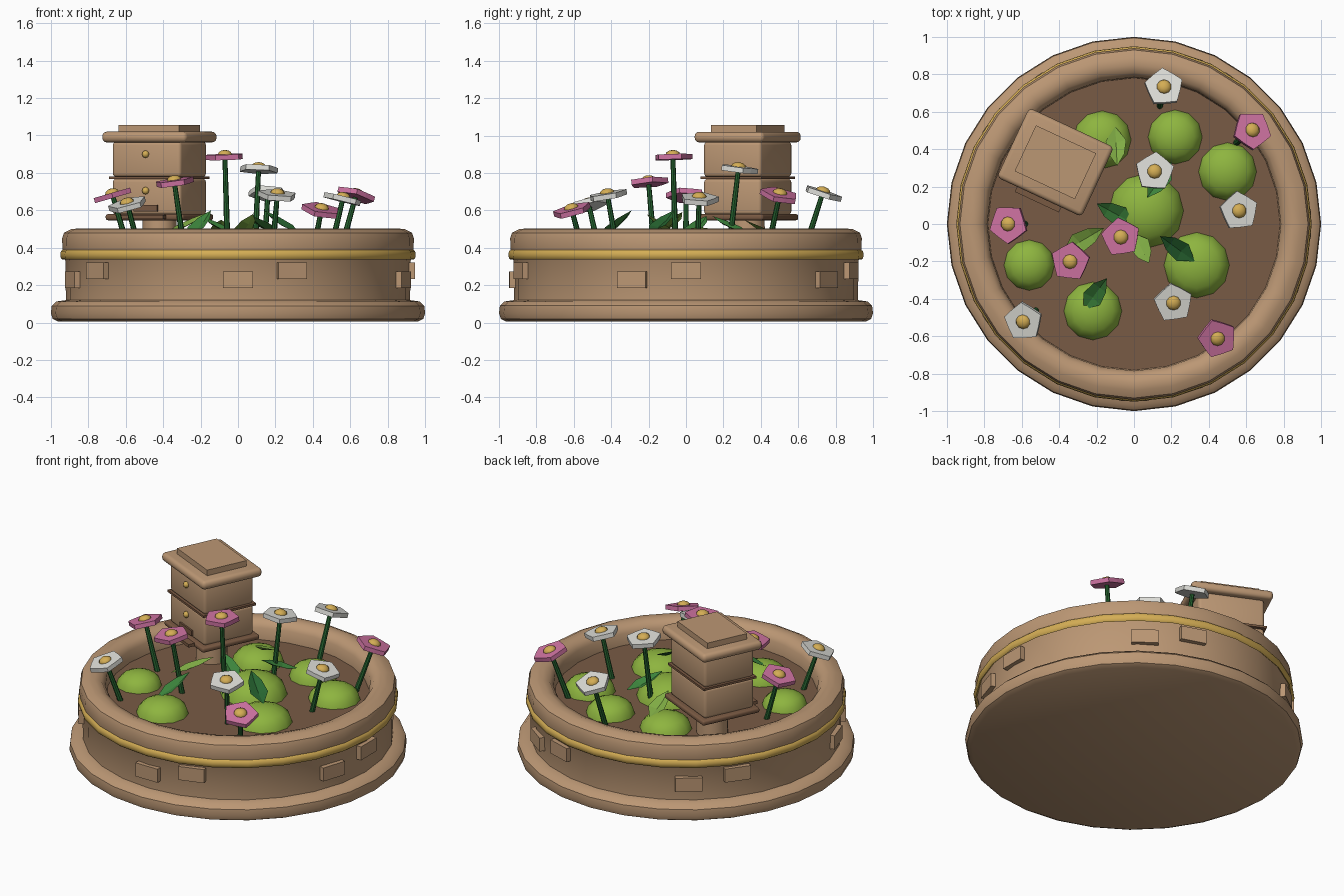
import bpy, bmesh, math
from math import sin, cos, pi, radians, hypot
from mathutils import Vector, Matrix

cube = bpy.data.objects.get("Cube")
if cube:
    bpy.data.objects.remove(cube, do_unlink=True)


def material(name, r, g, b):
    m = bpy.data.materials.new(name)
    m.use_nodes = True
    m.diffuse_color = (r, g, b, 1)
    m.node_tree.nodes["Principled BSDF"].inputs["Base Color"].default_value = (r, g, b, 1)
    return m


TAN = material("tan clay", .50, .31, .175)
BROWN = material("dark brown wood", .19, .10, .055)
SOIL = material("soil", .19, .105, .06)
GOLD = material("gold", .66, .42, .09)
BUSH = material("bush green", .27, .46, .05)
LIGHT = material("light leaf green", .22, .42, .06)
LEAF = material("leaf green", .045, .23, .045)
STEM = material("stem green", .02, .13, .03)
PINK = material("pink petal", .62, .17, .36)
WHITE = material("white petal", .72, .72, .68)


def finish(name, bm, mat, angle=None, matrix=None):
    """Turn a bmesh into a named object, optionally smooth shaded."""
    bmesh.ops.recalc_face_normals(bm, faces=bm.faces)
    mesh = bpy.data.meshes.new(name)
    bm.to_mesh(mesh)
    bm.free()
    mesh.materials.append(mat)
    ob = bpy.data.objects.new(name, mesh)
    bpy.context.collection.objects.link(ob)
    if matrix:
        ob.matrix_world = matrix
    if angle:
        bpy.ops.object.select_all(action='DESELECT')
        ob.select_set(True)
        bpy.context.view_layer.objects.active = ob
        bpy.ops.object.shade_smooth_by_angle(angle=radians(angle))
    return ob


def lathe(name, profile, mat, n=28, closed=False):
    bm = bmesh.new()
    vs = [bm.verts.new((r, 0, z)) for r, z in profile]
    pairs = list(zip(vs, vs[1:])) + ([(vs[-1], vs[0])] if closed else [])
    geom = vs + [bm.edges.new(p) for p in pairs]
    bmesh.ops.spin(bm, geom=geom, axis=(0, 0, 1), cent=(0, 0, 0), angle=2 * pi, steps=n)
    bmesh.ops.remove_doubles(bm, verts=bm.verts, dist=1e-4)
    return finish(name, bm, mat, 40)


def box(name, size, mat, matrix, bevel=0.0):
    bm = bmesh.new()
    bmesh.ops.create_cube(bm, size=1)
    bmesh.ops.scale(bm, vec=size, verts=bm.verts)
    if bevel:
        bmesh.ops.bevel(bm, geom=bm.edges[:], offset=bevel, segments=3, profile=.5,
                        affect='EDGES')
    return finish(name, bm, mat, 35 if bevel else None, matrix)


def ball(name, r, height, mat, matrix, u=10, v=6, angle=None):
    bm = bmesh.new()
    bmesh.ops.create_uvsphere(bm, u_segments=u, v_segments=v, radius=r)
    bmesh.ops.scale(bm, vec=(1, 1, height / r), verts=bm.verts)
    return finish(name, bm, mat, angle, matrix)


def cone(name, r1, r2, depth, mat, matrix, n=8):
    bm = bmesh.new()
    bmesh.ops.create_cone(bm, cap_ends=True, segments=n, radius1=r1, radius2=r2, depth=depth)
    return finish(name, bm, mat, 40, matrix)


# Planter: foot, wall and rounded rim in one turned profile
lathe("planter", [(0, .005), (.96, .005), (.99, .02), (1, .05), (.995, .09), (.97, .113),
                  (.92, .12), (.922, .33), (.937, .36), (.94, .45), (.93, .48), (.89, .5),
                  (.85, .503), (.81, .49), (.785, .455), (.78, .37)], TAN)
lathe("soil_bed", [(0, .38), (.785, .38)], SOIL)
lathe("gold_band", [(.938 + .012 * cos(a), .362 + .026 * sin(a))
                    for a in [i * pi / 4 for i in range(8)]], GOLD, closed=True)

# Two staggered rows of five bricks around the wall
for start, z in ((0, .277), (-18, .23)):
    for i in range(5):
        m = Matrix.Rotation(radians(start + 72 * i), 4, 'Z') @ Matrix.Translation((.91, 0, z))
        box("brick", (.07, .16, .088), TAN, m)

# Bee house, turned on its post
house = Matrix.Translation((-.42, .33, 0)) @ Matrix.Rotation(radians(-25), 4, 'Z')
for name, w, d, z0, z1, mat, bevel in (
        ("house_floor", .46, .39, .547, .58, BROWN, .012),
        ("lower_box", .405, .34, .575, .77, TAN, .02),
        ("box_divider", .425, .36, .768, .782, BROWN, 0),
        ("upper_box", .405, .34, .778, .968, TAN, .02),
        ("roof", .50, .41, .963, 1.02, TAN, .024),
        ("roof_plate", .355, .27, 1.01, 1.057, TAN, 0)):
    box(name, (w, d, z1 - z0), mat, house @ Matrix.Translation((0, 0, (z0 + z1) / 2)), bevel)
cone("house_post", .095, .09, .18, TAN, house @ Matrix.Translation((0, 0, .465)), 16)
box("entrance_slot", (.14, .02, .035), BROWN, house @ Matrix.Translation((0, -.17, .61)))
box("landing_board", (.26, .06, .02), BROWN, house @ Matrix.Translation((0, -.205, .565)))
for z in (.705, .9):
    ball("house_knob", .02, .02, GOLD, house @ Matrix.Translation((0, -.175, z)), 8, 6, 60)

# Rounded bushes
for x, y, r, h in ((-.17, .45, .155, .1), (.22, .465, .145, .1), (.5, .28, .155, .1),
                   (.065, .07, .2, .13), (-.56, -.22, .135, .09), (.335, -.22, .175, .105),
                   (-.22, -.465, .155, .1)):
    ball("bush", r, h, BUSH, Matrix.Translation((x, y, .38)), 12, 8, 30)


# Flowers lean outward the further they are from the middle
def flower(x, y, z, mat, turn):
    r = hypot(x, y)
    up = Vector((0, 0, 1))
    tilt = Matrix.Rotation(radians(24 * r), 4, Vector((-y, x, 0)).normalized())
    head = Matrix.Translation((x, y, z)) @ tilt
    length = (z - .36) / cos(radians(24 * r))
    cone("flower_stem", .017, .013, length, STEM, head @ Matrix.Translation(-up * length / 2))
    bm = bmesh.new()
    rings = []
    for dz in (-.014, .014):
        rings.append([bm.verts.new((q * cos(a), q * sin(a), dz)) for q, a in
                      [(.088 if k % 2 else .106, k * pi / 5 + turn) for k in range(10)]])
    for ring in rings:
        bm.faces.new(ring)
    for k in range(10):
        j = (k + 1) % 10
        bm.faces.new((rings[0][k], rings[0][j], rings[1][j], rings[1][k]))
    finish("flower_petals", bm, mat, matrix=head)
    ball("flower_centre", .04, .026, GOLD, head @ Matrix.Translation(up * .012), 10, 6, 60)


for x, y, z, mat in ((.16, .73, .69, WHITE), (.11, .28, .82, WHITE), (.56, .07, .66, WHITE),
                     (.21, -.42, .68, WHITE), (-.59, -.52, .63, WHITE), (.63, .5, .68, PINK),
                     (-.67, 0, .68, PINK), (-.34, -.2, .75, PINK), (-.07, -.07, .885, PINK),
                     (.445, -.61, .6, PINK)):
    flower(x, y, z, mat, math.atan2(y, x) + .3)


# Folded leaves from base to tip
def leaf(base, tip, mat, width=.055):
    a, b = Vector(base), Vector(tip)
    side = (b - a).cross(Vector((0, 0, 1))).normalized() * width
    fold = Vector((0, 0, .018))
    bm = bmesh.new()
    spine = [bm.verts.new(p) for p in (a, a.lerp(b, .4) - fold, a.lerp(b, .7) - fold, b)]
    for s in (1, -1):
        edge = [bm.verts.new(a.lerp(b, t) + side * s * w) for t, w in ((.35, 1), (.7, .75))]
        bm.faces.new((spine[0], spine[1], edge[0]))
        bm.faces.new((spine[1], spine[2], edge[1], edge[0]))
        bm.faces.new((spine[2], spine[3], edge[1]))
    finish("leaf", bm, mat)


leaf((0, 0, .47), (-.2, .11, .57), LEAF)
leaf((0, -.05, .46), (.08, -.21, .58), LIGHT)
leaf((-.38, -.15, .48), (-.16, -.02, .59), LIGHT)
leaf((-.27, -.46, .46), (-.145, -.29, .6), LEAF)
leaf((.325, -.2, .48), (.14, -.065, .6), STEM)
leaf((.2, .33, .48), (.07, .14, .57), LEAF)
leaf((-.1, .52, .46), (-.09, .31, .55), LIGHT)
